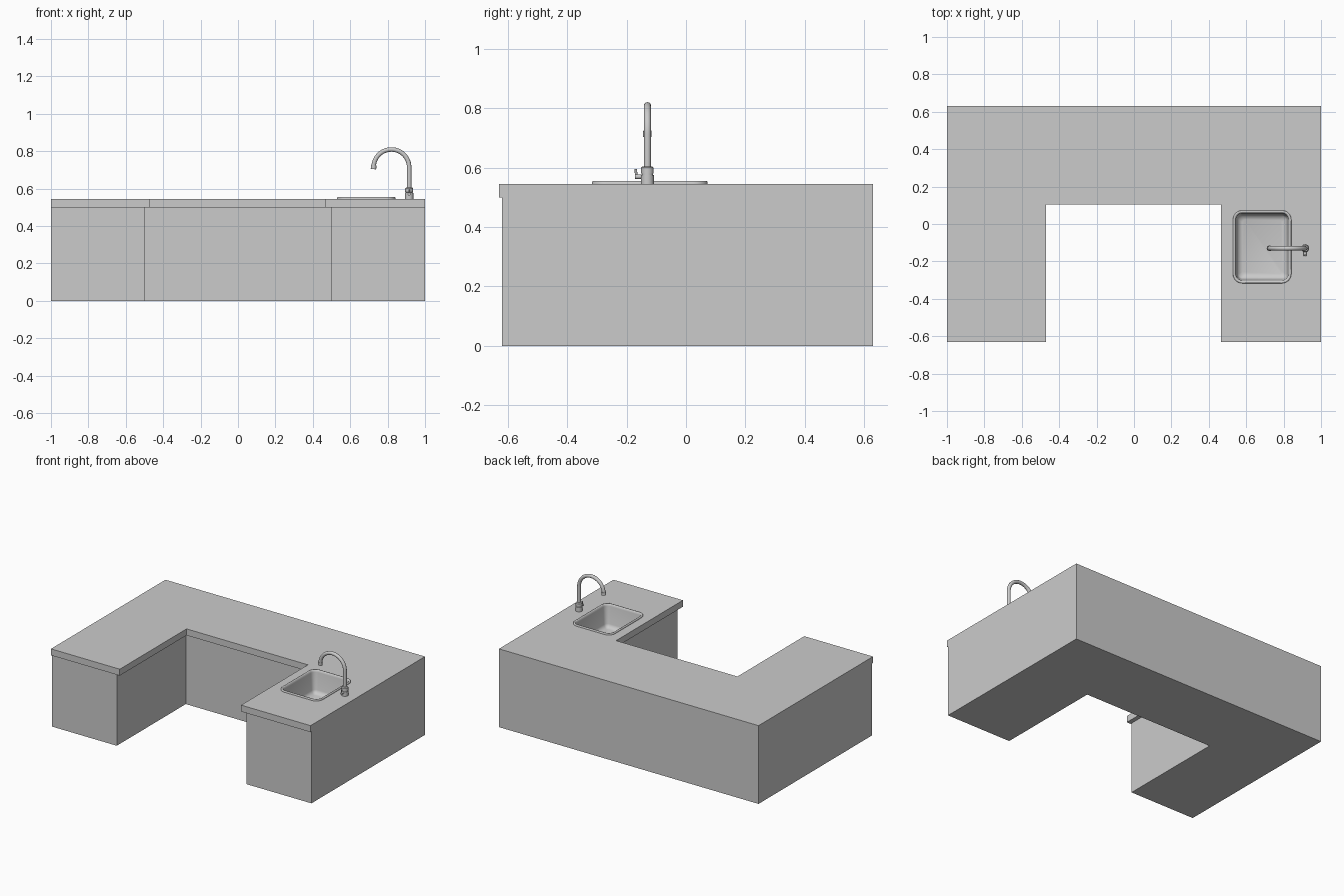
import bpy, bmesh, math
from mathutils import Vector

if "Cube" in bpy.data.objects:
    bpy.data.objects.remove(bpy.data.objects["Cube"])


def material(name, v):
    m = bpy.data.materials.new(name)
    m.diffuse_color = (v, v, v, 1)
    m.use_nodes = True
    m.node_tree.nodes["Principled BSDF"].inputs["Base Color"].default_value = m.diffuse_color
    return m


GREY = material("counter grey", 0.6)
STEEL = material("steel grey", 0.6)


def finish(bm, name, mat, smooth=None):
    bmesh.ops.recalc_face_normals(bm, faces=bm.faces)
    me = bpy.data.meshes.new(name)
    bm.to_mesh(me)
    bm.free()
    me.materials.append(mat)
    ob = bpy.data.objects.new(name, me)
    bpy.context.collection.objects.link(ob)
    bpy.ops.object.select_all(action='DESELECT')
    ob.select_set(True)
    bpy.context.view_layer.objects.active = ob
    if smooth:
        bpy.ops.object.shade_smooth_by_angle(angle=math.radians(smooth))
    return ob


def loft(name, rings, mat, smooth=None, caps=(True, True)):
    bm = bmesh.new()
    loops = [[bm.verts.new(p) for p in r] for r in rings]
    n = len(loops[0])
    for a, b in zip(loops, loops[1:]):
        for i in range(n):
            j = (i + 1) % n
            bm.faces.new((a[i], a[j], b[j], b[i]))
    if caps[0]:
        bm.faces.new(loops[0][::-1])
    if caps[1]:
        bm.faces.new(loops[-1])
    return finish(bm, name, mat, smooth)


def u_shape(name, yf, yi, xl, xr, z0, z1):
    pts = [(-1, yf), (xl, yf), (xl, yi), (xr, yi), (xr, yf), (1, yf), (1, .63), (-1, .63)]
    return loft(name, [[(x, y, z) for x, y in pts] for z in (z0, z1)], GREY)


def rounded(inset, z, radius=0.05, seg=6):
    # rounded rectangle around the sink centre
    cx, cy, hx, hy = 0.685, -0.122, 0.156 - inset, 0.195 - inset
    r = max(radius - inset, 0.015)
    out = []
    for k, (sx, sy) in enumerate([(1, 1), (-1, 1), (-1, -1), (1, -1)]):
        for i in range(seg + 1):
            a = math.pi / 2 * (k + i / seg)
            out.append((cx + sx * (hx - r) + r * math.cos(a),
                        cy + sy * (hy - r) + r * math.sin(a), z))
    return out


def tube(name, path, radii, smooth=40, n=20):
    # sweep a circle along a planar path
    rings = []
    path = [Vector(p) for p in path]
    for i, p in enumerate(path):
        t = (path[min(i + 1, len(path) - 1)] - path[max(i - 1, 0)]).normalized()
        side = Vector((0, 1, 0)) if abs(t.y) < 0.9 else Vector((1, 0, 0))
        other = t.cross(side).normalized()
        rings.append([p + radii[i] * (math.cos(2 * math.pi * k / n) * side
                                      + math.sin(2 * math.pi * k / n) * other) for k in range(n)])
    return loft(name, rings, STEEL, smooth)


# U-shaped cabinet and overhanging worktop
cabinet = u_shape("cabinet_base", -0.62, 0.14, -0.5, 0.5, 0, 0.5)
worktop = u_shape("worktop", -0.63, 0.105, -0.47, 0.465, 0.5, 0.545)

# sink opening
cutter = loft("sink_cutter", [rounded(0.006, 0.36), rounded(0.006, 0.7)], GREY)
cutter.hide_render = True
for ob in (cabinet, worktop):
    mod = ob.modifiers.new("sink_hole", 'BOOLEAN')
    mod.operation = 'DIFFERENCE'
    mod.solver = 'EXACT'
    mod.object = cutter
    bpy.context.view_layer.objects.active = ob
    bpy.ops.object.modifier_apply(modifier=mod.name)
bpy.data.objects.remove(cutter)

# sink: raised rim, walls and floor
loft("sink_basin", [rounded(i, z) for i, z in [
    (0, 0.543), (0, 0.551), (0.003, 0.555), (0.009, 0.555), (0.013, 0.551),
    (0.016, 0.54), (0.022, 0.42), (0.03, 0.402), (0.05, 0.395)]],
    STEEL, 60, caps=(False, True))

# tap
fx, fy = 0.915, -0.13
tube("tap_base", [(fx, fy, z) for z in (0.545, 0.575, 0.576, 0.580, 0.581, 0.600, 0.605)],
     [0.022, 0.022, 0.019, 0.019, 0.021, 0.021, 0.016])
path = [(fx, fy, 0.6)]
for i in range(25):
    a = math.radians(172 * i / 24)
    path.append((0.82 + 0.095 * math.cos(a), fy, 0.714 + 0.095 * math.sin(a)))
path.append((0.7245, fy, 0.712))
tube("tap_spout", path, [0.012] * len(path))
tube("spout_tip", [(0.7265, fy, 0.724), (0.724, fy, 0.704)], [0.0145, 0.0145])
tube("handle_stub", [(fx, -0.145, 0.57), (fx, -0.172, 0.57)], [0.008, 0.008])
tube("handle_lever", [(fx, -0.167, 0.562), (fx, -0.169, 0.595)], [0.005, 0.004], n=10)
